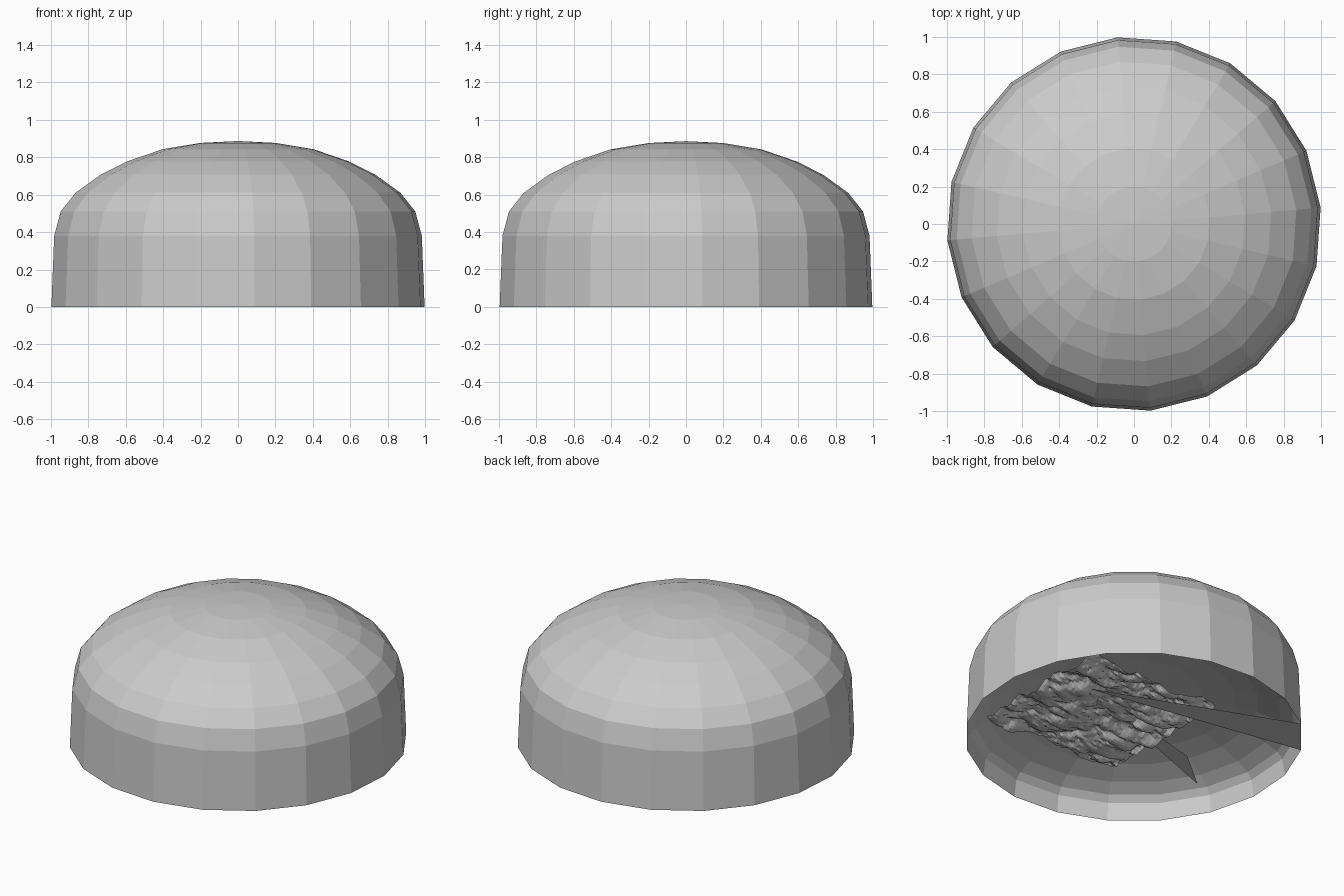
import bpy, bmesh
from math import sin, cos, radians
from mathutils import Vector, noise

if "Cube" in bpy.data.objects:
    bpy.data.objects.remove(bpy.data.objects["Cube"])

SIDES = 20
OFFSET = radians(5)
# radius, height from the rim to the crown
OUTER = [(1.0, 0.0), (0.985, 0.38), (0.95, 0.51), (0.87, 0.61), (0.735, 0.707),
         (0.595, 0.777), (0.405, 0.842), (0.2, 0.876), (0, 0.886)]
INNER = [(1.0, 0.0), (0.985, 0.11), (0.95, 0.148), (0.87, 0.19), (0.735, 0.235),
         (0.595, 0.265), (0.405, 0.29), (0.2, 0.305), (0, 0.31)]


def finish(name, bm):
    mesh = bpy.data.meshes.new(name)
    bm.to_mesh(mesh)
    bm.free()
    obj = bpy.data.objects.new(name, mesh)
    bpy.context.collection.objects.link(obj)
    return obj


def dome(name, profile):
    """Faceted dome, open at the bottom, turned from a profile."""
    bm = bmesh.new()
    rings = []
    for r, z in profile[:-1]:
        angles = [OFFSET + radians(360 / SIDES) * i for i in range(SIDES)]
        rings.append([bm.verts.new((r * cos(a), r * sin(a), z)) for a in angles])
    for low, high in zip(rings, rings[1:]):
        for i in range(SIDES):
            j = (i + 1) % SIDES
            bm.faces.new((low[i], low[j], high[j], high[i]))
    top = bm.verts.new((0, 0, profile[-1][1]))
    for i in range(SIDES):
        bm.faces.new((rings[-1][i], rings[-1][(i + 1) % SIDES], top))
    return finish(name, bm)


# Outer shell and the lower shell inside it
dome("outer_dome", OUTER)
dome("inner_dome", INNER)

# Rugged square of ground under the inner shell
bm = bmesh.new()
bmesh.ops.create_grid(bm, x_segments=64, y_segments=64, size=0.5)
for v in bm.verts:
    p = Vector((v.co.x * 3.0 + v.co.y, v.co.y * 5.0 - v.co.x, 0.7))
    ridge = noise.ridged_multi_fractal(p, 1.0, 2.1, 5, 1.0, 2.0)
    v.co.x = 0.25 + v.co.x * 0.98
    v.co.y = -0.01 + v.co.y * 0.96
    v.co.z = 0.03 + 0.05 * min(ridge, 2.2)
finish("rugged_ground", bm)


# Loose slivers running from the ground to the rim
def sliver(name, points):
    bm = bmesh.new()
    bm.faces.new([bm.verts.new(p) for p in points])
    finish(name, bm)


apex = (0.47, 0.155, 0.085)
rim = [(cos(radians(a)), sin(radians(a)), 0) for a in (131, 149)]
sliver("long_sliver", [apex, *rim])
sliver("short_sliver", [apex, (-0.52, -0.13, 0.12), (-0.80, -0.37, 0.14)])
